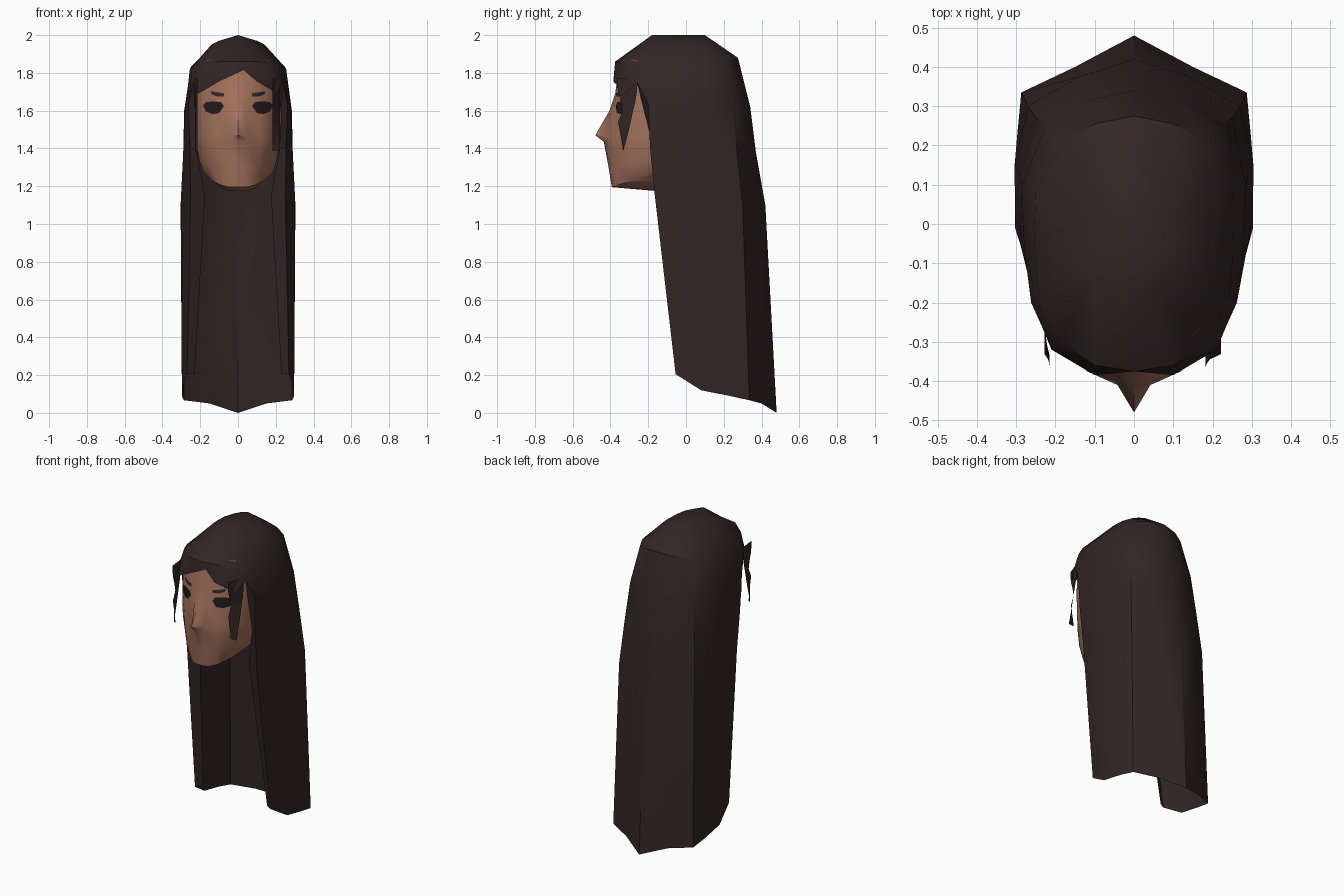
import bpy, bmesh, math
from mathutils import Vector
from mathutils.bvhtree import BVHTree

if "Cube" in bpy.data.objects:
    bpy.data.objects.remove(bpy.data.objects["Cube"])


def material(name, rgb):
    m = bpy.data.materials.new(name)
    m.diffuse_color = (*rgb, 1)
    m.use_nodes = True
    m.node_tree.nodes["Principled BSDF"].inputs["Base Color"].default_value = m.diffuse_color
    return m


HAIR = material("dark brown hair", (0.033, 0.019, 0.019))
SKIN = material("tan skin", (0.376, 0.172, 0.110))
EYE = material("eye black", (0.016, 0.010, 0.010))


def finish(name, bm, mat, angle=40):
    """Weld, turn the normals outwards, shade and link."""
    bmesh.ops.remove_doubles(bm, verts=bm.verts, dist=0.0005)
    bmesh.ops.recalc_face_normals(bm, faces=bm.faces)
    mid = sum((v.co.z for v in bm.verts), 0.0) / len(bm.verts)
    ref = Vector((0, 0.05, mid))
    if sum(f.normal.dot(f.calc_center_median() - ref) * f.calc_area() for f in bm.faces) < 0:
        bmesh.ops.reverse_faces(bm, faces=bm.faces)
    me = bpy.data.meshes.new(name)
    bm.to_mesh(me)
    bm.free()
    me.materials.append(mat)
    ob = bpy.data.objects.new(name, me)
    bpy.context.collection.objects.link(ob)
    bpy.ops.object.select_all(action='DESELECT')
    ob.select_set(True)
    bpy.context.view_layer.objects.active = ob
    bpy.ops.object.shade_smooth_by_angle(angle=math.radians(angle))
    return ob


def loft(rows, bm):
    """Quads between neighbouring rows; None marks a missing point."""
    grid = [[p and bm.verts.new(p) for p in r] for r in rows]
    for a, b in zip(grid, grid[1:]):
        for i in range(len(a) - 1):
            q = [a[i], a[i + 1], b[i + 1], b[i]]
            if all(q):
                bm.faces.new(q)
    return grid


def both(row):
    """Mirror a half row that starts at the front centre."""
    return [p and (-p[0], p[1], p[2]) for p in reversed(row[1:])] + row


# Hair: crown, cap, hairline, then an open-fronted curtain down to the tips
N = None
crown = [(0, -.18, 2), (.05, -.16, 1.985), (.1, -.13, 1.97), (.12, -.1, 1.96), (.13, -.07, 1.955),
         (.14, -.02, 1.95), (.13, .05, 1.955), (.09, .09, 1.97), (.05, .1, 1.985), (0, .1, 2)]
cap = [(0, -.375, 1.86), (.1, -.36, 1.86), (.18, -.305, 1.84), (.215, -.245, 1.835), (.243, -.18, 1.83),
       (.255, -.05, 1.82), (.25, .09, 1.83), (.18, .21, 1.86), (.1, .255, 1.87), (0, .275, 1.88)]
hairline = [(.03, -.372, 1.815), (.1, -.385, 1.755), (.21, -.32, 1.69), (.235, -.26, 1.75), (.262, -.2, 1.64),
            (.28, -.06, 1.6), (.285, .1, 1.6), (.225, .25, 1.62), (.12, .315, 1.62), (0, .34, 1.62)]
cheek = [N, N, N, (.222, -.17, 1.4), (.255, -.19, 1.4),
         (.29, -.05, 1.38), (.29, .12, 1.38), (.25, .27, 1.38), (.13, .335, 1.38), (0, .37, 1.38)]
shoulder = [N, N, N, (.175, -.14, 1.15), (.25, -.165, 1.15),
            (.303, -.01, 1.12), (.304, .15, 1.1), (.27, .3, 1.1), (.14, .375, 1.1), (0, .42, 1.1)]
tips = [N, N, N, (.23, -.03, .205), (.27, -.055, .205),
        (.297, .08, .12), (.297, .23, .09), (.287, .335, .067), (.15, .4, .05), (0, .48, 0)]
bm = bmesh.new()
grid = loft([both(r) for r in (crown, cap, hairline, cheek, shoulder, tips)], bm)
top = bm.verts.new((0, -.04, 2))
for a, b in zip(grid[0], grid[0][1:]):
    bm.faces.new((top, a, b))
finish("long_hair", bm, HAIR)

# Face: rows from the forehead through the nose to the chin, then under the jaw
face_rows = [
    [(0, -.35, 1.87), (.05, -.345, 1.87), (.1, -.325, 1.87), (.165, -.27, 1.87), (.205, -.15, 1.84), (.21, 0, 1.84)],
    [(0, -.375, 1.69), (.05, -.37, 1.69), (.11, -.352, 1.69), (.185, -.3, 1.69), (.222, -.17, 1.69), (.225, 0, 1.69)],
    [(0, -.405, 1.6), (.04, -.385, 1.6), (.12, -.35, 1.6), (.192, -.295, 1.6), (.227, -.17, 1.6), (.23, 0, 1.6)],
    [(0, -.48, 1.47), (.042, -.41, 1.46), (.12, -.375, 1.46), (.187, -.3, 1.46), (.225, -.17, 1.46), (.23, 0, 1.46)],
    [(0, -.435, 1.435), (.042, -.41, 1.435), (.12, -.375, 1.42), (.183, -.3, 1.42), (.22, -.17, 1.42), (.225, 0, 1.42)],
    [(0, -.41, 1.3), (.05, -.402, 1.3), (.11, -.37, 1.3), (.162, -.29, 1.32), (.205, -.17, 1.34), (.21, 0, 1.36)],
    [(0, -.393, 1.195), (.05, -.385, 1.195), (.1, -.35, 1.21), (.145, -.27, 1.235), (.188, -.17, 1.28), (.2, 0, 1.32)],
    [(0, -.16, 1.175), (.05, -.16, 1.178), (.09, -.16, 1.19), (.13, -.16, 1.225), (.17, -.14, 1.27), (.19, 0, 1.32)],
]
bm = bmesh.new()
loft([both(r) for r in face_rows], bm)
bm.normal_update()
surface = BVHTree.FromBMesh(bm)
finish("face", bm, SKIN)


def plate(name, outline, mat):
    """Thin patch laid on the face, as rings shrinking to its middle."""
    cx = sum(p[0] for p in outline) / len(outline)
    cz = sum(p[1] for p in outline) / len(outline)
    bm = bmesh.new()
    rows = []
    for s in (1, .66, .33, 0):
        row = []
        for x, z in outline + outline[:1]:
            x, z = cx + (x - cx) * s, cz + (z - cz) * s
            hit = surface.ray_cast(Vector((x, -2, z)), Vector((0, 1, 0)))[0]
            row.append((x, hit.y - .005, z))
        rows.append(row)
    loft(rows, bm)
    finish(name, bm, mat)


eye = [(.075, 1.625), (.09, 1.645), (.13, 1.65), (.17, 1.645), (.185, 1.63),
       (.17, 1.595), (.135, 1.582), (.1, 1.587)]
brow = [(.075, 1.675), (.075, 1.692), (.1, 1.696), (.145, 1.703), (.14, 1.685), (.11, 1.675)]
for side, s in (("left", -1), ("right", 1)):
    plate(side + "_eye", [(s * x, z) for x, z in eye], EYE)
    plate(side + "_eyebrow", [(s * x, z) for x, z in brow], HAIR)

# Loose strands hanging from the fringe: front y, back y, z
strand = [(-.365, -.255, 1.77), (-.36, -.26, 1.7), (-.345, -.268, 1.65), (-.335, -.28, 1.6),
          (-.36, -.293, 1.54), (-.35, -.305, 1.49), (-.333, -.331, 1.39)]
for side, s, xf, xb in (("left", -1, .215, .228), ("right", 1, .182, .222)):
    bm = bmesh.new()
    loft([[(s * xf, f, z), (s * xb, b, z)] for f, b, z in strand], bm)
    finish(side + "_strand", bm, HAIR)
